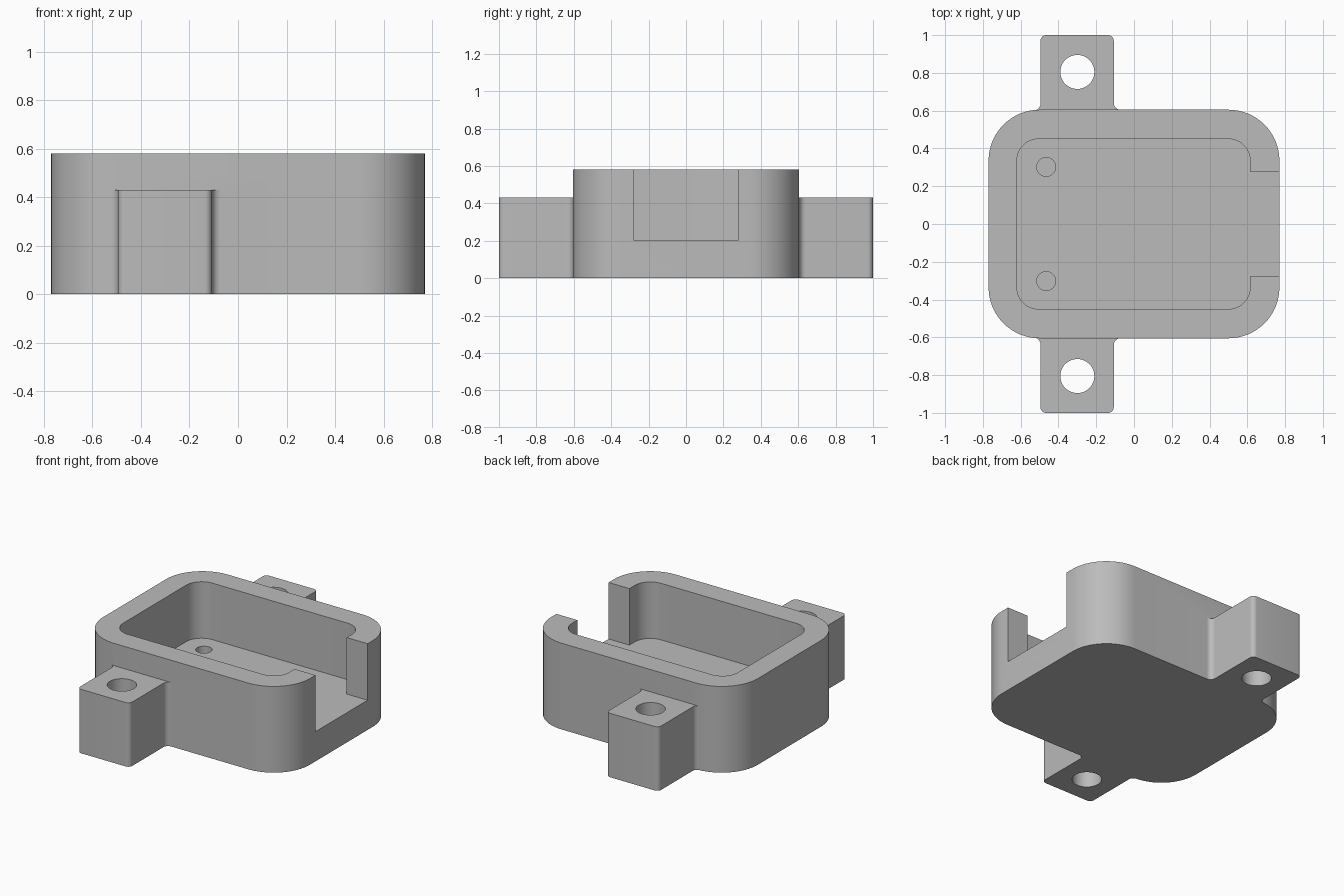
import bpy
import bmesh
from math import sin, cos, pi, radians

cube = bpy.data.objects.get("Cube")
if cube:
    bpy.data.objects.remove(cube, do_unlink=True)

grey = bpy.data.materials.new("plain grey")
grey.use_nodes = True
colour = (0.5, 0.5, 0.5, 1)
grey.diffuse_color = colour
grey.node_tree.nodes["Principled BSDF"].inputs["Base Color"].default_value = colour


def arc(cx, cy, r, start, end, steps=16):
    angles = [radians(start + (end - start) * i / steps) for i in range(steps + 1)]
    return [(cx + r * cos(a), cy + r * sin(a)) for a in angles]


def rounded_rect(x0, x1, y0, y1, r):
    return (arc(x1 - r, y1 - r, r, 0, 90) + arc(x0 + r, y1 - r, r, 90, 180)
            + arc(x0 + r, y0 + r, r, 180, 270) + arc(x1 - r, y0 + r, r, 270, 360))


def circle(cx, cy, r):
    return arc(cx, cy, r, 0, 360, 48)[:-1]


def prism(name, outline, z0, z1):
    bm = bmesh.new()
    base = bm.faces.new([bm.verts.new((x, y, z0)) for x, y in outline])
    top = bmesh.ops.extrude_face_region(bm, geom=[base])["geom"]
    verts = [v for v in top if isinstance(v, bmesh.types.BMVert)]
    bmesh.ops.translate(bm, verts=verts, vec=(0, 0, z1 - z0))
    bmesh.ops.recalc_face_normals(bm, faces=bm.faces)
    mesh = bpy.data.meshes.new(name)
    bm.to_mesh(mesh)
    bm.free()
    mesh.materials.append(grey)
    obj = bpy.data.objects.new(name, mesh)
    bpy.context.collection.objects.link(obj)
    return obj


def combine(target, tool, operation):
    mod = target.modifiers.new(operation, "BOOLEAN")
    mod.operation = operation
    mod.solver = "EXACT"
    mod.object = tool
    bpy.context.view_layer.objects.active = target
    bpy.ops.object.modifier_apply(modifier=mod.name)
    bpy.data.objects.remove(tool, do_unlink=True)


# Rounded housing
WALL_Y, HEIGHT, FLOOR = 0.605, 0.58, 0.2
housing = prism("housing", rounded_rect(-0.77, 0.77, -WALL_Y, WALL_Y, 0.27), 0, HEIGHT)

# Mounting lugs with rounded ends and filleted roots
LEFT, RIGHT, R, F = -0.495, -0.107, 0.03, 0.035
lug = ([(RIGHT + F, 0.5)] + arc(RIGHT + F, WALL_Y + F, F, 270, 180, 8)
       + arc(RIGHT - R, 1 - R, R, 0, 90, 8) + arc(LEFT + R, 1 - R, R, 90, 180, 8)
       + arc(LEFT - F, WALL_Y + F - 0.003, F, 0, -90, 8) + [(LEFT - F, 0.5)])
for side in (1, -1):
    combine(housing, prism("lug", [(x, y * side) for x, y in lug], 0, 0.43), "UNION")

# Cavity and the open slot through the left wall
combine(housing, prism("cavity", rounded_rect(-0.62, 0.615, -0.45, 0.45, 0.115), FLOOR, 0.8),
        "DIFFERENCE")
slot = [(0.3, -0.277), (0.9, -0.277), (0.9, 0.277), (0.3, 0.277)]
combine(housing, prism("slot", slot, FLOOR, 0.8), "DIFFERENCE")

# Through holes in the lugs and blind holes in the floor
for side in (1, -1):
    combine(housing, prism("lug_hole", circle(-0.3, 0.805 * side, 0.09), -0.1, 0.6), "DIFFERENCE")
    combine(housing, prism("floor_hole", circle(-0.465, 0.302 * side, 0.05), 0.08, 0.4),
            "DIFFERENCE")

# Smooth rounded walls, sharp rims
bpy.ops.object.select_all(action="DESELECT")
housing.select_set(True)
bpy.context.view_layer.objects.active = housing
bpy.ops.object.shade_smooth_by_angle(angle=radians(30))
